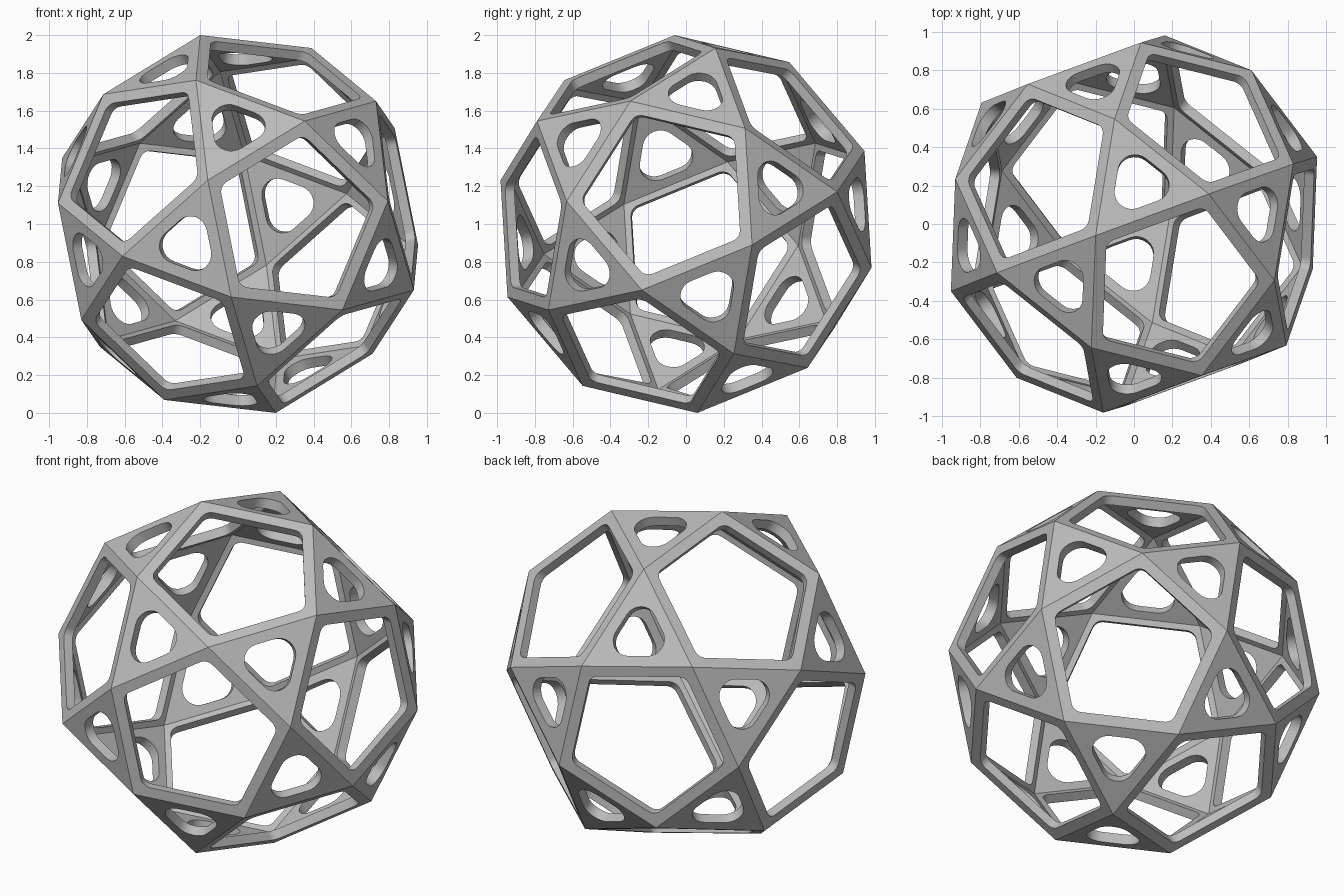
import bpy, bmesh, math
from mathutils import Vector, Matrix

old = bpy.data.objects.get("Cube")
if old:
    bpy.data.objects.remove(old, do_unlink=True)

INNER = 0.94              # inner skin scale
RIM = 0.06                # rim width around each window
ROUND = {3: 0.09, 5: 0.06}  # window corner radius by face sides
STEPS = 8                 # segments per rounded corner

# Orientation: two corners of one equatorial ring set the frame
e1 = Vector((-0.2, -0.06, 1.0)).normalized()
axis = e1.cross(Vector((-0.16, -0.985, 0.23))).normalized()
turn = Matrix((e1, axis.cross(e1), axis)).transposed()


def ring(count, start, radius, height):
    angles = [math.radians(start) + math.tau * i / count for i in range(count)]
    return [Vector((radius * math.cos(a), radius * math.sin(a), height)) for a in angles]


# Corners of the solid: ten around the middle, two rings of five on each cap
wide = math.cos(math.atan(0.5 * (math.sqrt(5) - 1)))
narrow = math.sqrt(1 - wide * wide)
cap = ring(5, 54, wide, narrow) + ring(5, 18, narrow, wide)
corners = [turn @ p for p in ring(10, 0, 1, 0) + cap + [-p for p in cap]]
size = 1 / max(p.z for p in corners)

# Plain solid of triangles and pentagons
solid = bmesh.new()
for p in corners:
    solid.verts.new(p * size)
bmesh.ops.convex_hull(solid, input=solid.verts[:])
bmesh.ops.dissolve_limit(solid, angle_limit=0.05, verts=solid.verts[:], edges=solid.edges[:])
bmesh.ops.recalc_face_normals(solid, faces=solid.faces[:])
solid.verts.index_update()


def window(points, centre, normal):
    """Rounded window outline, one arc of points for each corner."""
    n = len(points)
    half = math.pi / n
    radius = ROUND[n]
    inradius = (points[0] - centre).length * math.cos(half)
    reach = (inradius - RIM - radius) / math.cos(half)
    arcs = []
    for p in points:
        u = (p - centre).normalized()
        v = normal.cross(u)
        sweep = [half * (2 * k / STEPS - 1) for k in range(STEPS + 1)]
        arcs.append([centre + u * (reach + radius * math.cos(a)) + v * radius * math.sin(a)
                     for a in sweep])
    return arcs


# Hollow frame: outer skin, inner skin and window walls
frame = bmesh.new()
outer = [frame.verts.new(v.co) for v in solid.verts]
inner = [frame.verts.new(v.co * INNER) for v in solid.verts]
mid = STEPS // 2
for face in solid.faces:
    points = [v.co for v in face.verts]
    ids = [v.index for v in face.verts]
    centre = sum(points, Vector()) / len(points)
    arcs = window(points, centre, face.normal)
    drop = centre * (INNER - 1)
    top = [[frame.verts.new(p) for p in arc] for arc in arcs]
    low = [[frame.verts.new(p + drop) for p in arc] for arc in arcs]
    for i in range(len(ids)):
        j = (i + 1) % len(ids)
        edge_top = top[i][mid:] + top[j][:mid + 1]
        edge_low = low[i][mid:] + low[j][:mid + 1]
        frame.faces.new([outer[ids[i]], outer[ids[j]]] + edge_top[::-1])
        frame.faces.new([inner[ids[j]], inner[ids[i]]] + edge_low)
        for k in range(len(edge_top) - 1):
            frame.faces.new([edge_top[k], edge_top[k + 1], edge_low[k + 1], edge_low[k]])
bmesh.ops.recalc_face_normals(frame, faces=frame.faces[:])

mesh = bpy.data.meshes.new("lattice_ball")
frame.to_mesh(mesh)
frame.free()
solid.free()
ball = bpy.data.objects.new("lattice_ball", mesh)
bpy.context.collection.objects.link(ball)
ball.location.z = 1

# Single grey material
grey = bpy.data.materials.new("grey")
grey.use_nodes = True
colour = (0.5, 0.5, 0.5, 1)
grey.diffuse_color = colour
grey.node_tree.nodes["Principled BSDF"].inputs["Base Color"].default_value = colour
mesh.materials.append(grey)

# Smooth only the rounded window corners
bpy.ops.object.select_all(action="DESELECT")
ball.select_set(True)
bpy.context.view_layer.objects.active = ball
bpy.ops.object.shade_smooth_by_angle(angle=math.radians(25))
